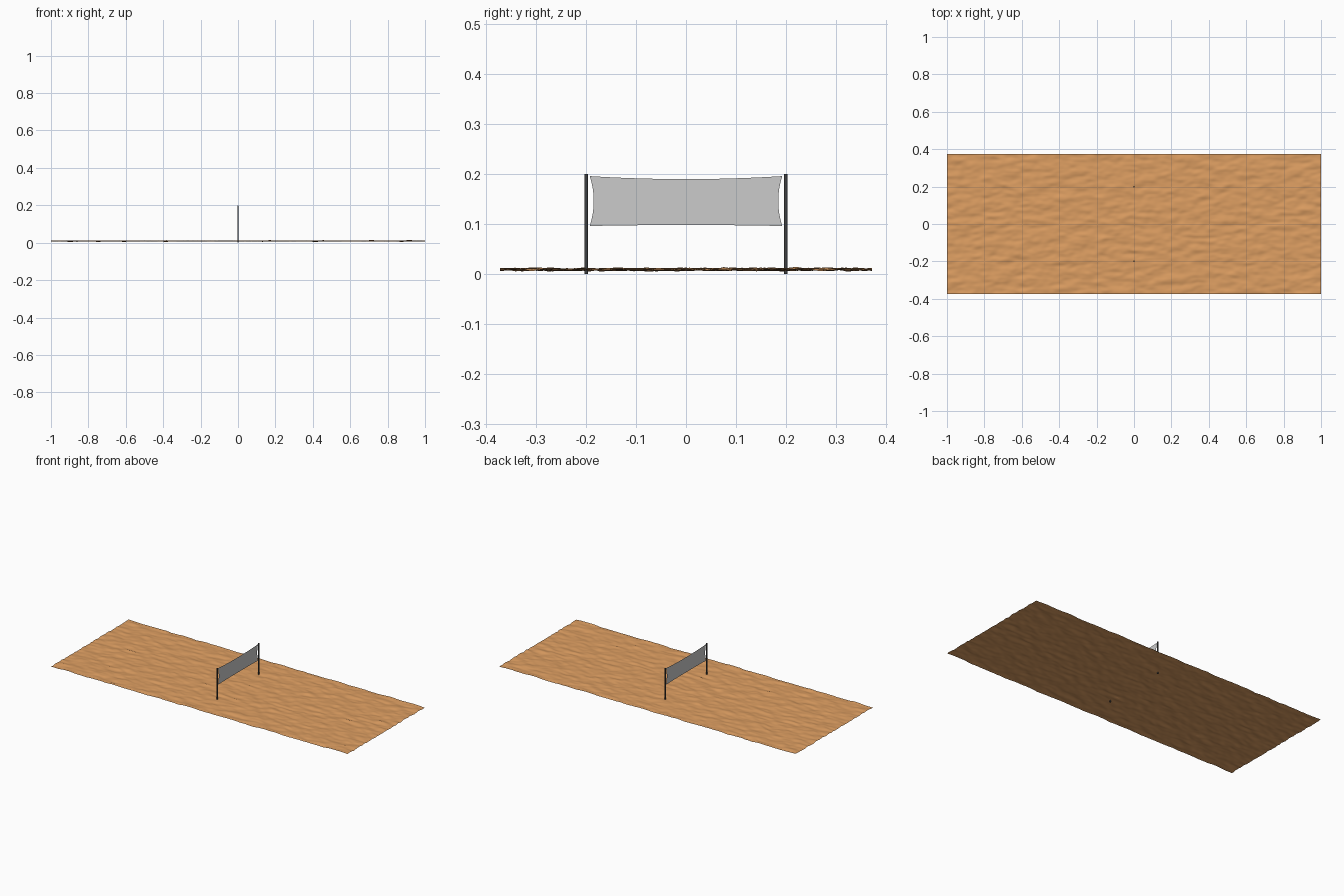
import bpy
from mathutils import Vector, noise

if "Cube" in bpy.data.objects:
    bpy.data.objects.remove(bpy.data.objects["Cube"])


def material(name, rgb):
    m = bpy.data.materials.new(name)
    m.diffuse_color = (*rgb, 1)
    m.use_nodes = True
    m.node_tree.nodes["Principled BSDF"].inputs["Base Color"].default_value = m.diffuse_color
    return m


def sheet(name, nu, nv, fn, mat=None):
    """Grid surface from fn(u, v) with u, v in -1..1."""
    verts = [fn(2 * i / nu - 1, 2 * j / nv - 1)
             for j in range(nv + 1) for i in range(nu + 1)]
    w = nu + 1
    faces = [(j * w + i, j * w + i + 1, (j + 1) * w + i + 1, (j + 1) * w + i)
             for j in range(nv) for i in range(nu)]
    me = bpy.data.meshes.new(name)
    me.from_pydata(verts, [], faces)
    me.shade_smooth()
    if mat:
        me.materials.append(mat)
    ob = bpy.data.objects.new(name, me)
    bpy.context.collection.objects.link(ob)
    return ob


sand_mat = material("sand", (0.72, 0.34, 0.12))
pole_mat = material("dark_metal", (0.05, 0.05, 0.05))


# rippled sand court, ripples stretched along x
def sand(u, v):
    x, y = u, v * 0.373
    n = noise.noise(Vector((x * 12, y * 32, 0.3)))
    n += 0.5 * noise.noise(Vector((x * 26, y * 60, 7.1)))
    return x, y, 0.009 + max(-0.0045, min(0.0045, 0.0045 * n))


sheet("sand_court", 240, 100, sand, sand_mat)


# stretched net with sagging edges
def net(u, v):
    top = 0.190 + 0.006 * u * u
    bottom = 0.098 - 0.002 * u * u
    half = 0.193 - 0.008 * (1 - v * v)
    return 0, u * half, bottom + (top - bottom) * (v + 1) / 2


sheet("net", 32, 12, net)

# two posts
for side, label in ((-1, "front"), (1, "back")):
    bpy.ops.mesh.primitive_cylinder_add(vertices=16, radius=0.004, depth=0.2,
                                        location=(0, side * 0.2, 0.1))
    post = bpy.context.object
    post.name = label + "_post"
    post.data.materials.append(pole_mat)
    bpy.ops.object.shade_smooth_by_angle()
